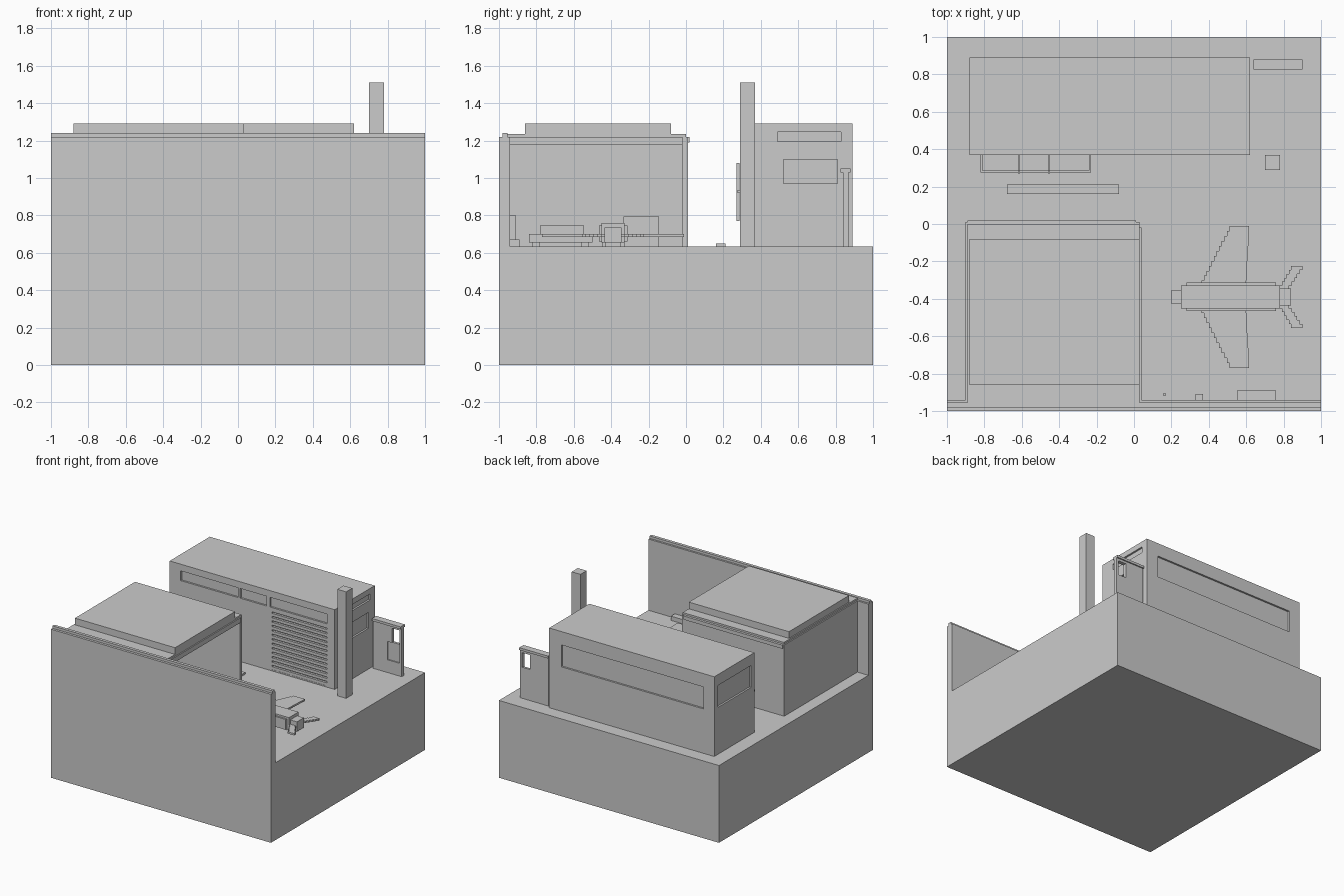
import bpy
import bmesh

if "Cube" in bpy.data.objects:
    bpy.data.objects.remove(bpy.data.objects["Cube"], do_unlink=True)


def finish(name, bm):
    bmesh.ops.recalc_face_normals(bm, faces=bm.faces)
    mesh = bpy.data.meshes.new(name)
    bm.to_mesh(mesh)
    bm.free()
    obj = bpy.data.objects.new(name, mesh)
    bpy.context.collection.objects.link(obj)
    return obj


def box(name, x, y, z):
    """Box from (min, max) pairs on each axis."""
    bm = bmesh.new()
    bmesh.ops.create_cube(bm, size=1)
    for v in bm.verts:
        v.co = [r[0] if c < 0 else r[1] for r, c in zip((x, y, z), v.co)]
    return finish(name, bm)


def prism(name, points, depth):
    """Extrude a closed 3D outline along a vector."""
    bm = bmesh.new()
    face = bm.faces.new([bm.verts.new(p) for p in points])
    ext = bmesh.ops.extrude_face_region(bm, geom=[face])
    moved = [g for g in ext["geom"] if isinstance(g, bmesh.types.BMVert)]
    bmesh.ops.translate(bm, verts=moved, vec=depth)
    return finish(name, bm)


def cut(obj, x, y, z):
    """Carve a box out of an object."""
    cutter = box("cutter", x, y, z)
    cutter.hide_render = True
    mod = obj.modifiers.new("recess", "BOOLEAN")
    mod.operation = "DIFFERENCE"
    mod.solver = "EXACT"
    mod.object = cutter
    bpy.context.view_layer.objects.active = obj
    bpy.ops.object.modifier_apply(modifier=mod.name)
    bpy.data.objects.remove(cutter, do_unlink=True)


G = 0.635        # yard level
RIM = 1.22       # wall height

# Ground block and front wall share one L-shaped profile
profile = [(-1, 0), (1, 0), (1, G), (-0.94, G), (-0.94, RIM), (-1, RIM)]
prism("ground_and_front_wall", [(-1, y, z) for y, z in profile], (2, 0, 0))
box("front_wall_cap", (-1, 1), (-0.98, -0.955), (RIM, 1.24))

# Hangar, open towards +x
box("hangar_side_wall", (-0.9, -0.87), (-0.94, 0.01), (G, RIM))
box("hangar_back_wall", (-0.87, 0.03), (-0.02, 0.01), (G, RIM))
box("hangar_ceiling", (-0.87, 0.04), (-0.94, -0.02), (1.18, RIM))
box("hangar_roof_rim", (-0.89, 0.03), (-0.955, 0), (RIM, 1.235))
box("hangar_roof_slab", (-0.88, 0.03), (-0.86, -0.08), (1.235, 1.29))
box("hangar_back_trim", (-0.89, 0.01), (0.01, 0.02), (1.19, RIM))

# Hangar contents
box("hangar_crate", (-0.75, -0.55), (-0.335, -0.145), (G, 0.795))
box("cart_body", (-0.7, -0.3), (-0.84, -0.5), (0.655, 0.7))
box("cart_cabin", (-0.6, -0.4), (-0.78, -0.545), (0.7, 0.745))
for x in (-0.65, -0.4):
    for y in (-0.82, -0.56):
        box("cart_wheel", (x, x + 0.05), (y, y + 0.04), (G, 0.655))

# Workshop building with recessed windows and doors
shop = box("workshop", (-0.88, 0.62), (0.37, 0.89), (G, 1.29))
for x in ((-0.78, -0.26), (-0.24, 0), (0.03, 0.55)):
    cut(shop, x, (0.3, 0.385), (1.155, 1.235))
cut(shop, (0.05, 0.55), (0.3, 0.39), (0.645, 1.12))
cut(shop, (-0.78, 0.51), (0.875, 1), (1.0, 1.18))
cut(shop, (-1, -0.865), (0.41, 0.84), (1.02, 1.2))
cut(shop, (0.605, 1), (0.49, 0.83), (1.195, 1.245))
cut(shop, (0.605, 1), (0.52, 0.81), (0.97, 1.1))

# Roller door slats
SLATS = 13
step = 0.475 / SLATS
for i in range(SLATS):
    z = 0.645 + i * step
    box("roller_door_slat", (0.05, 0.55), (0.372, 0.39), (z, z + step * 0.65))

# Rack on the workshop front
for x in (-0.62, -0.46):
    box("rack_upright", (x, x + 0.01), (0.27, 0.285), (0.77, 1.08))
for x in (-0.82, -0.62, -0.46, -0.24):
    box("rack_arm", (x, x + 0.01), (0.285, 0.37), (0.92, 0.935))
box("rack_bar", (-0.82, -0.23), (0.275, 0.285), (0.92, 0.935))

# Chimney and kerb
box("chimney", (0.7, 0.78), (0.29, 0.37), (G, 1.51))
box("kerb", (-0.68, -0.08), (0.16, 0.21), (G, 0.65))

# Free-standing side screen with an opening
screen = box("side_screen", (0.64, 0.9), (0.84, 0.87), (G, 1.03))
cut(screen, (0.81, 0.88), (0.7, 1), (0.89, 1.01))
cut(screen, (0.77, 0.88), (0.7, 0.85), (0.74, 0.89))
box("side_screen_cap", (0.64, 0.9), (0.825, 0.88), (1.03, 1.05))

# Items along the front wall
box("wall_bench", (0.55, 0.76), (-0.94, -0.89), (G, 0.67))
box("wall_post", (0.33, 0.37), (-0.94, -0.91), (G, 0.8))
box("wall_peg", (0.155, 0.17), (-0.917, -0.905), (G, 0.66))

# Blocky aircraft
CY = -0.39


def along(half):
    return (CY - half, CY + half)


box("fuselage", (0.25, 0.78), along(0.062), (0.655, 0.76))
box("fuselage_sleeve", (0.28, 0.76), along(0.076), (0.66, 0.745))
box("nose", (0.2, 0.25), along(0.037), (0.665, 0.73))
box("tail_boom", (0.78, 0.84), along(0.045), (0.655, 0.735))
for y in along(0.05):
    box("landing_skid", (0.35, 0.6), (y - 0.01, y + 0.01), (G, 0.66))


def stepped_panel(name, side, lead, trail, span, steps):
    """Flat wing whose leading and trailing edges move in steps."""
    front, back = [], []
    for i in range(steps):
        t = i / (steps - 1)
        for k in (i, i + 1):
            y = CY + side * (span[0] + (span[1] - span[0]) * k / steps)
            front.append((lead[0] + (lead[1] - lead[0]) * t, y, 0.685))
            back.append((trail[0] + (trail[1] - trail[0]) * t, y, 0.685))
    prism(name, front + back[::-1], (0, 0, 0.015))


for side, label in ((1, "back"), (-1, "front")):
    stepped_panel(label + "_wing", side, (0.36, 0.51), (0.6, 0.615), (0.06, 0.38), 12)
    stepped_panel(label + "_tailplane", side, (0.78, 0.84), (0.83, 0.9), (0.04, 0.165), 6)
